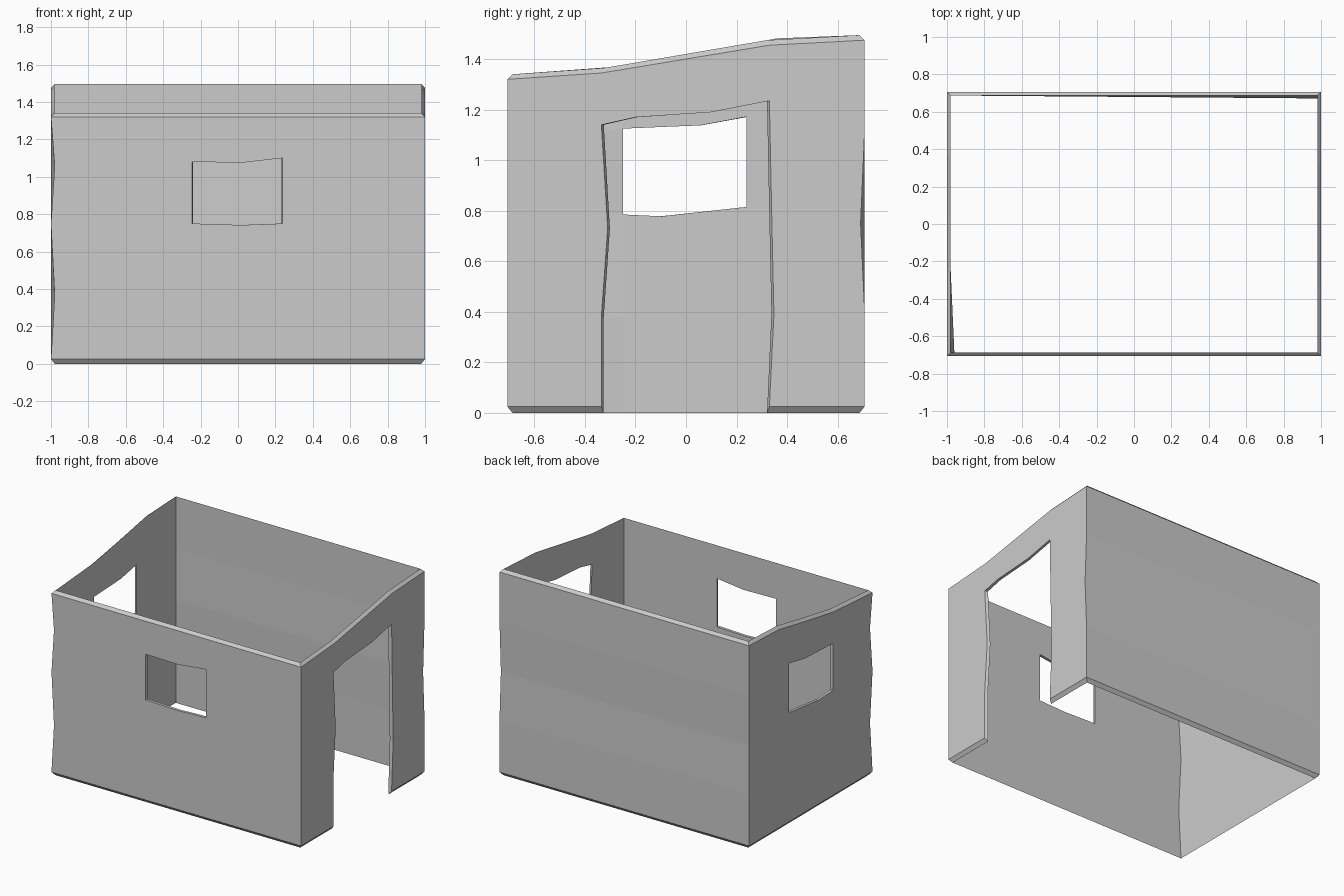
import bpy, bmesh
from mathutils import Vector

if "Cube" in bpy.data.objects:
    bpy.data.objects.remove(bpy.data.objects["Cube"])

X, Y, T = 1.0, 0.707, 0.02

# corner posts: heights of the five rows
FRONT = [0.025, 0.37, 0.75, 1.06, 1.32]
BACK = [0.025, 0.40, 0.75, 1.12, 1.475]


def col(u, low, up, top, mid=0.38):
    """One column of wall points as (along wall, height)."""
    return [(u, 0.025), (u, mid), (u, low), (u, up), (u, top)]


def post(u, rows):
    return [(u, z) for z in rows]


bm = bmesh.new()
rim_low, rim_top = set(), set()


def wall(cols, place, holes):
    grid = []
    for c in cols:
        line = []
        for r, (u, z) in enumerate(c):
            p = Vector(place(u, z))
            # crooked corners
            if p.x < -0.99 and p.y < -0.7 and r in (1, 3):
                p.x += 0.02
            if p.x > 0.99 and p.y > 0.7 and r == 2:
                p.y -= 0.016
            line.append(bm.verts.new(p))
        grid.append(line)
    for i in range(len(cols) - 1):
        for r in range(4):
            if (i, r) not in holes:
                bm.faces.new((grid[i][r], grid[i + 1][r],
                              grid[i + 1][r + 1], grid[i][r + 1]))


# front wall with window
f = [post(-X, FRONT), col(-0.245, 0.75, 1.08, 1.32), col(0.02, 0.742, 1.075, 1.32),
     col(0.237, 0.75, 1.10, 1.32), post(X, FRONT)]
wall(f, lambda u, z: (u, -Y, z), {(1, 2), (2, 2)})

# right wall with doorway
r = [post(-Y, FRONT), col(-0.335, 0.74, 1.14, 1.345), col(-0.2, 0.75, 1.17, 1.367),
     col(0.1, 0.75, 1.19, 1.417), col(0.33, 0.75, 1.235, 1.455), post(Y, BACK)]
r[1][2] = (-0.31, 0.73)
r[4][1] = (0.348, 0.39)
r[4][2] = (0.34, 0.75)
wall(r, lambda u, z: (X, u, z), {(i, k) for i in (1, 2, 3) for k in (0, 1, 2)})

# back wall, solid
wall([post(X, BACK), post(-X, BACK)], lambda u, z: (u, Y, z), set())

# left wall with window
l = [post(Y, BACK), col(0.247, 0.815, 1.172, 1.455), col(0.06, 0.79, 1.138, 1.405),
     col(-0.257, 0.785, 1.125, 1.352), post(-Y, FRONT)]
l[1][4] = (0.37, 1.462)
l[2][2] = (-0.1, 0.778)
wall(l, lambda u, z: (-X, u, z), {(1, 2), (2, 2)})

bmesh.ops.remove_doubles(bm, verts=bm.verts[:], dist=0.0005)

# inner skin: slopes the top and bottom rims
tops = {v for v in bm.verts if v.co.z > 1.3}
ext = bmesh.ops.extrude_face_region(bm, geom=bm.faces[:], use_keep_orig=True)
for v in (g for g in ext["geom"] if isinstance(g, bmesh.types.BMVert)):
    if v.co.z < 0.03:
        v.co.z = 0.0
    elif v.co.z > 1.3:
        v.co.z += T
    v.co.x *= (X - T) / X
    v.co.y *= (Y - T) / Y
bmesh.ops.recalc_face_normals(bm, faces=bm.faces[:])

me = bpy.data.meshes.new("house_walls")
bm.to_mesh(me)
bm.free()
ob = bpy.data.objects.new("house_walls", me)
bpy.context.collection.objects.link(ob)
